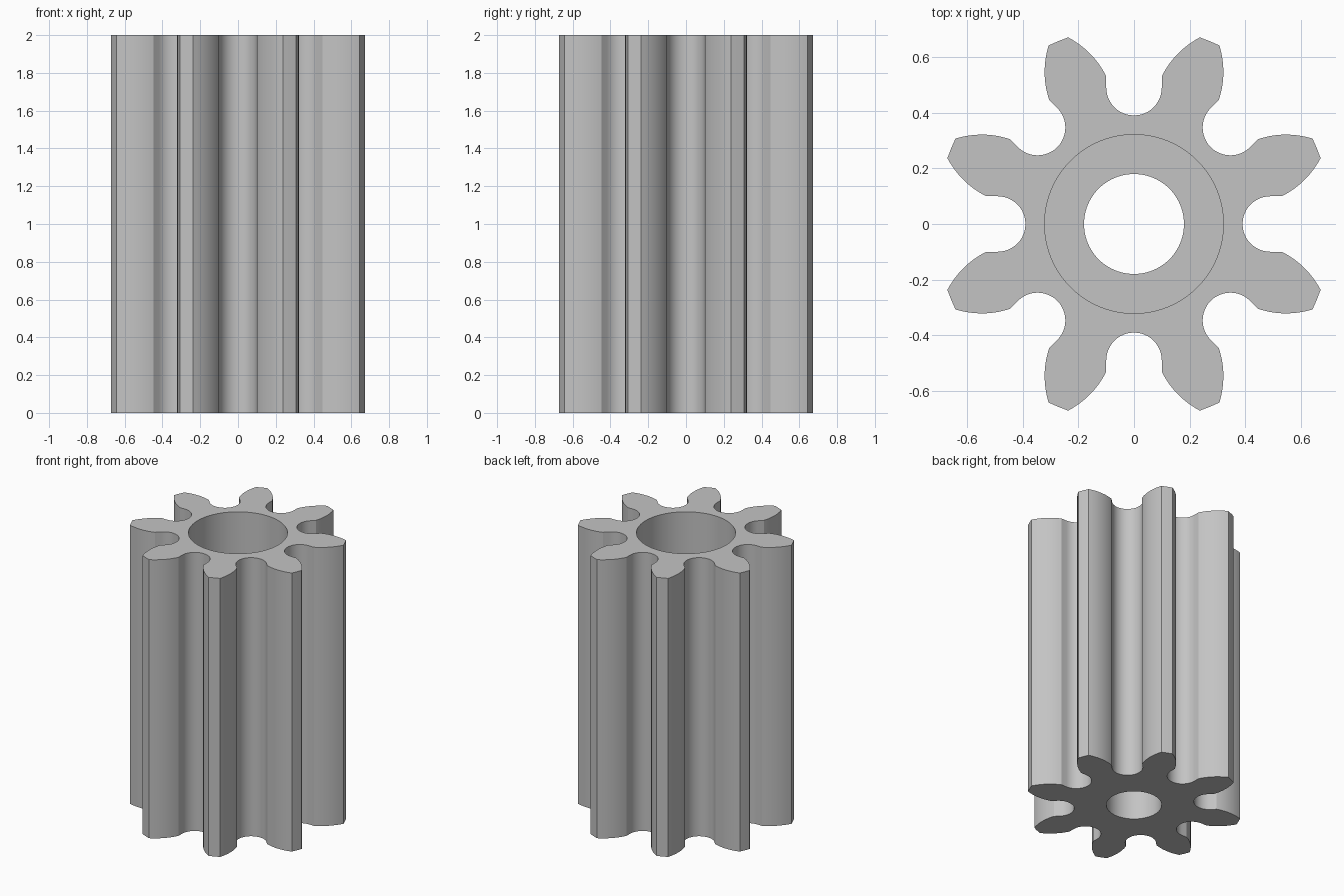
import bpy, bmesh
from math import sin, cos, pi, radians, hypot, degrees, atan2

if "Cube" in bpy.data.objects:
    bpy.data.objects.remove(bpy.data.objects["Cube"])

TEETH, HEIGHT, STEP_Z = 8, 2.0, 1.0
BORE_R, COUNTERBORE_R = 0.18, 0.322
ROOT_C, ROOT_R = 0.491, 0.1      # centre distance and radius of the round tooth gap
BASE_R, TIP_R = 0.541, 0.7126    # where the curved flank begins and ends

metal = bpy.data.materials.new("plain grey")
metal.diffuse_color = (0.55, 0.55, 0.55, 1)
metal.use_nodes = True
metal.node_tree.nodes["Principled BSDF"].inputs["Base Color"].default_value = metal.diffuse_color


def flank_angle(r):
    """Half angle of a tooth in degrees at radius r (quadratic flank)."""
    d = r - BASE_R
    return 11.85 - 39.9 * d - 127.0 * d * (d - 0.083)


def gear_outline():
    # One pitch: half a gap, mirrored, measured from the gap centre line
    half = []
    for i in range(13):
        a = pi / 2 * i / 12
        x, y = ROOT_C - ROOT_R * cos(a), ROOT_R * sin(a)
        half.append((hypot(x, y), degrees(atan2(y, x))))
    for i in range(11):
        r = BASE_R + (TIP_R - BASE_R) * i / 10
        half.append((r, 22.5 - flank_angle(r)))
    pitch = [(r, -a) for r, a in reversed(half[1:])] + half + [(TIP_R, 22.5)]
    return [(r * cos(radians(a + k * 45)), r * sin(radians(a + k * 45)))
            for k in range(TEETH) for r, a in pitch]


def circle(radius, n=96):
    return [(radius * cos(2 * pi * i / n), radius * sin(2 * pi * i / n)) for i in range(n)]


bm = bmesh.new()


def ring(points, z):
    verts = [bm.verts.new((x, y, z)) for x, y in points]
    edges = [bm.edges.new((verts[i - 1], verts[i])) for i in range(len(verts))]
    return verts, edges


def bridge(a, b):
    for i in range(len(a[0])):
        bm.faces.new((a[0][i - 1], a[0][i], b[0][i], b[0][i - 1]))


outline = gear_outline()
outer_low, outer_high = ring(outline, 0), ring(outline, HEIGHT)
bore_low, bore_high = ring(circle(BORE_R), 0), ring(circle(BORE_R), STEP_Z)
wide_low, wide_high = ring(circle(COUNTERBORE_R), STEP_Z), ring(circle(COUNTERBORE_R), HEIGHT)

# End caps with their holes
for outer, hole in ((outer_low, bore_low), (outer_high, wide_high)):
    bmesh.ops.triangle_fill(bm, use_beauty=True, edges=outer[1] + hole[1])
# Toothed wall, narrow bore, step and counterbore
for a, b in ((outer_low, outer_high), (bore_low, bore_high),
             (bore_high, wide_low), (wide_low, wide_high)):
    bridge(a, b)
bmesh.ops.recalc_face_normals(bm, faces=bm.faces[:])

mesh = bpy.data.meshes.new("pinion_gear")
bm.to_mesh(mesh)
bm.free()
mesh.materials.append(metal)
gear = bpy.data.objects.new("pinion_gear", mesh)
bpy.context.collection.objects.link(gear)
bpy.context.view_layer.objects.active = gear
gear.select_set(True)
bpy.ops.object.shade_smooth_by_angle(angle=radians(22))
